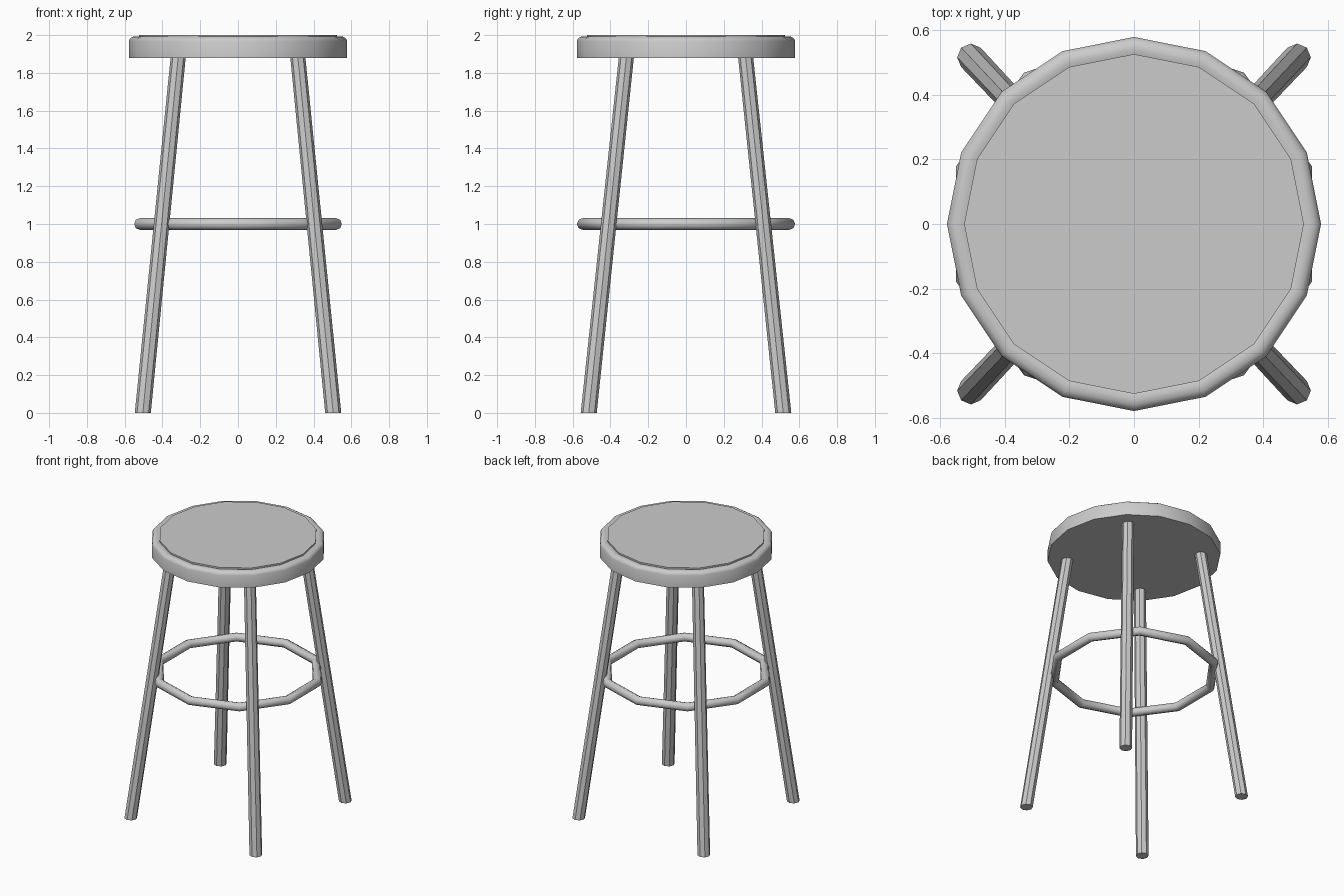
import bpy, bmesh
from math import pi, sin, cos, radians

if "Cube" in bpy.data.objects:
    bpy.data.objects.remove(bpy.data.objects["Cube"])


def finish(name, bm, angle=40):
    bmesh.ops.recalc_face_normals(bm, faces=bm.faces)
    mesh = bpy.data.meshes.new(name)
    bm.to_mesh(mesh)
    bm.free()
    ob = bpy.data.objects.new(name, mesh)
    bpy.context.collection.objects.link(ob)
    bpy.ops.object.select_all(action='DESELECT')
    ob.select_set(True)
    bpy.context.view_layer.objects.active = ob
    bpy.ops.object.shade_smooth_by_angle(angle=radians(angle))
    return ob


def circle(bm, cx, cy, z, r, sides):
    return [bm.verts.new((cx + r * sin(2 * pi * i / sides),
                          cy + r * cos(2 * pi * i / sides), z)) for i in range(sides)]


def bridge(bm, a, b):
    n = len(a)
    for i in range(n):
        j = (i + 1) % n
        bm.faces.new((a[i], a[j], b[j], b[i]))


def loft(name, sections, sides):
    """Capped skin over horizontal circles given as (cx, cy, z, radius)."""
    bm = bmesh.new()
    rings = [circle(bm, *s, sides) for s in sections]
    for a, b in zip(rings, rings[1:]):
        bridge(bm, a, b)
    bm.faces.new(rings[0])
    bm.faces.new(rings[-1])
    return finish(name, bm)


# Round seat with rounded rim and slightly raised top panel
rim = [(0.578, 1.88), (0.578, 1.968), (0.572, 1.982), (0.558, 1.991),
       (0.54, 1.993), (0.525, 1.989), (0.525, 2.0)]
loft("seat", [(0, 0, z, r) for r, z in rim], 16)

# Four splayed legs, cut level at the floor
for sx, side in ((-1, "left"), (1, "right")):
    for sy, end in ((-1, "front"), (1, "back")):
        loft(f"{end}_{side}_leg",
             [(sx * 0.504, sy * 0.515, 0, 0.0425),
              (sx * 0.316, sy * 0.315, 1.89, 0.040)], 8)

# Ten-sided foot ring
bm = bmesh.new()
rings = [circle(bm, 0, 0, 1.0 + 0.031 * sin(2 * pi * k / 8),
                0.547 + 0.031 * cos(2 * pi * k / 8), 10) for k in range(8)]
for k in range(8):
    bridge(bm, rings[k], rings[(k + 1) % 8])
finish("foot_ring", bm, 50)
